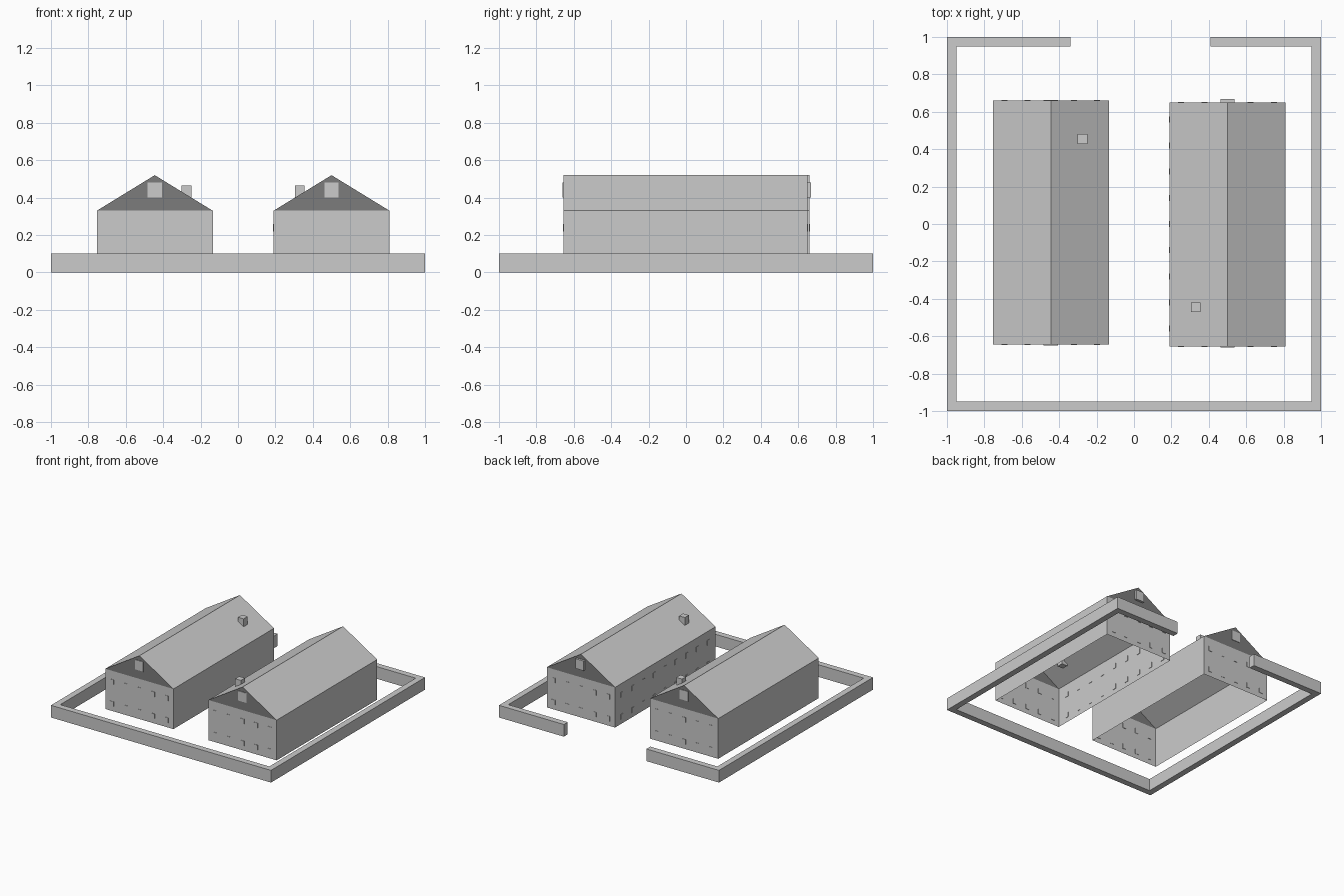
import bpy, bmesh
from mathutils import Matrix, Vector

if "Cube" in bpy.data.objects:
    bpy.data.objects.remove(bpy.data.objects["Cube"])


def material(name, v):
    m = bpy.data.materials.new(name)
    m.diffuse_color = (v, v, v, 1)
    m.use_nodes = True
    m.node_tree.nodes["Principled BSDF"].inputs["Base Color"].default_value = m.diffuse_color
    return m


LIGHT = material("light grey", 0.60)
DARK = material("dark gable grey", 0.20)
EAVE, RIDGE, HALF = 0.33, 0.52, 0.31


def finish(name, bm, mats):
    me = bpy.data.meshes.new(name)
    bm.normal_update()
    bm.to_mesh(me)
    bm.free()
    for m in mats:
        me.materials.append(m)
    ob = bpy.data.objects.new(name, me)
    bpy.context.collection.objects.link(ob)
    return ob


def add_box(bm, x0, x1, y0, y1, z0, z1):
    c = Vector(((x0 + x1) / 2, (y0 + y1) / 2, (z0 + z1) / 2))
    s = Matrix.Diagonal((x1 - x0, y1 - y0, z1 - z0, 1))
    bmesh.ops.create_cube(bm, size=1, matrix=Matrix.Translation(c) @ s)


def boxes(name, items):
    bm = bmesh.new()
    for b in items:
        add_box(bm, *b)
    return finish(name, bm, [LIGHT])


def barn(name, cx, y0, y1):
    """Hollow shell without a floor: walls, dark gables and a pitched roof."""
    bm = bmesh.new()
    profile = [(cx - HALF, 0), (cx - HALF, EAVE), (cx, RIDGE),
               (cx + HALF, EAVE), (cx + HALF, 0)]
    front = [bm.verts.new((x, y0, z)) for x, z in profile]
    back = [bm.verts.new((x, y1, z)) for x, z in profile]
    # side walls and roof slopes
    for i in range(4):
        bm.faces.new((front[i], front[i + 1], back[i + 1], back[i]))
    # end walls and gables
    for ring, flip in ((front, False), (back, True)):
        for idx, mat in (((0, 4, 3, 1), 0), ((1, 3, 2), 1)):
            loop = [ring[i] for i in idx]
            f = bm.faces.new(loop[::-1] if flip else loop)
            f.material_index = mat
    for f in bm.faces:
        f.normal_update()
        if f.normal.dot(f.calc_center_median() - Vector((cx, (y0 + y1) / 2, 0.15))) < 0:
            f.normal_flip()
    return finish(name, bm, [LIGHT, DARK])


def end_windows(cx, y):
    """Two rows of five small window plates on an end wall."""
    return [(cx + k * 0.124 - 0.016, cx + k * 0.124 + 0.016, y - 0.003, y + 0.003, z, z + 0.04)
            for k in range(-2, 3) for z in (0.04, 0.22)]


# perimeter wall with a gateway at the back
T, H = 0.05, 0.10
bm = bmesh.new()
outline = [(-0.34, 1), (-1, 1), (-1, -1), (1, -1), (1, 1), (0.41, 1),
           (0.41, 1 - T), (1 - T, 1 - T), (1 - T, T - 1), (T - 1, T - 1),
           (T - 1, 1 - T), (-0.34, 1 - T)]
base = bm.faces.new([bm.verts.new((x, y, 0)) for x, y in outline])
top = bmesh.ops.extrude_face_region(bm, geom=[base])["geom"]
bmesh.ops.translate(bm, verts=[v for v in top if isinstance(v, bmesh.types.BMVert)], vec=(0, 0, H))
bmesh.ops.recalc_face_normals(bm, faces=bm.faces[:])
finish("perimeter_wall", bm, [LIGHT])

# the two barns with gable openings, windows and chimneys
for side, cx, y0, y1, chim, back_depth in (
        ("left", -0.445, -0.645, 0.66, (-0.275, 0.455), 0.004),
        ("right", 0.50, -0.655, 0.65, (0.33, -0.445), 0.018)):
    barn(side + "_barn", cx, y0, y1)
    boxes(side + "_gable_shutters", [
        (cx - 0.038, cx + 0.038, y0 - 0.004, y0 + 0.004, 0.40, 0.48),
        (cx - 0.038, cx + 0.038, y1 - 0.004, y1 + back_depth, 0.40, 0.48)])
    x, y = chim
    boxes(side + "_chimney", [(x - 0.026, x + 0.026, y - 0.026, y + 0.026, 0.385, 0.465)])
    boxes(side + "_end_windows", end_windows(cx, y0) + end_windows(cx, y1))

# window rows on the courtyard side of the right barn
boxes("courtyard_windows", [
    (0.187, 0.193, y - 0.016, y + 0.016, z, z + 0.04)
    for y in [-0.56 + i * 0.14 for i in range(9)] for z in (0.04, 0.22)])
